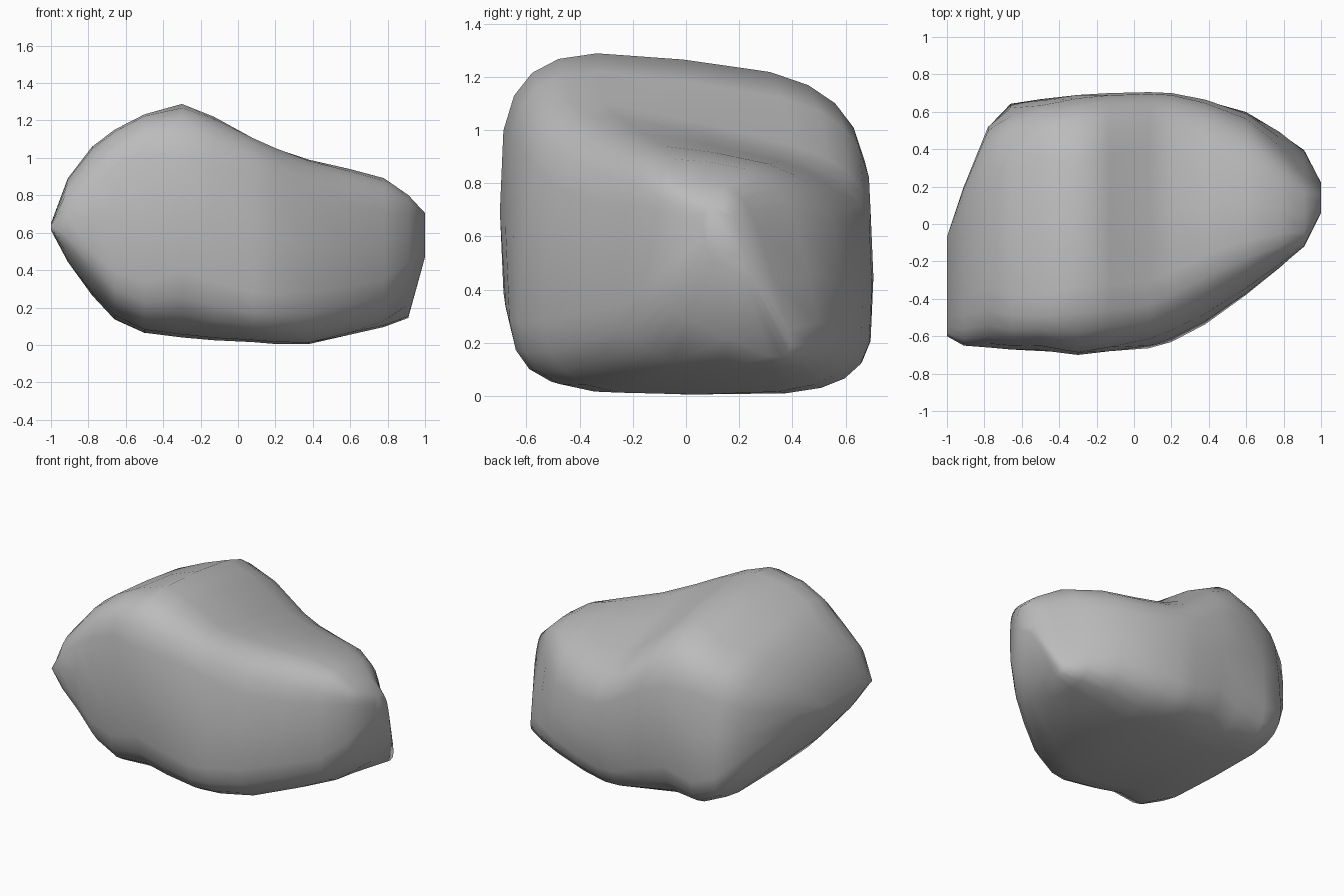
import bpy, bmesh, math

default = bpy.data.objects.get("Cube")
if default:
    bpy.data.objects.remove(default)

SIDES = 24

# Cross-sections along the boulder:
# x, front y, back y, top at front, top at back, underside at front, underside at back,
# squareness, how far the front and the back lean in at the top
SECTIONS = [
    (-1.0, -.6, -.07, .65, .65, .61, .62, 3, 0, 0),
    (-.91, -.65, .2, .92, .84, .43, .46, 3, 0, 0),
    (-.78, -.68, .54, 1.1, .98, .28, .25, 3.5, .04, .04),
    (-.66, -.69, .68, 1.19, 1.05, .16, .12, 4.5, .04, .12),
    (-.5, -.7, .69, 1.28, 1.1, .08, .05, 4.8, .05, .06),
    (-.3, -.7, .7, 1.34, 1.19, .05, .03, 3.6, 0, .02),
    (-.13, -.7, .7, 1.28, 1.08, .03, .02, 4, .04, 0),
    (.08, -.695, .705, 1.18, .88, .02, .01, 4.5, .09, 0),
    (.2, -.67, .7, 1.13, .83, .01, .0, 4.2, .12, .0),
    (.38, -.58, .68, 1.06, .83, .0, .01, 3.6, .12, .03),
    (.6, -.41, .63, .99, .84, .06, .05, 3.4, .08, .08),
    (.78, -.25, .54, .92, .84, .14, .07, 3.6, .04, .16),
    (.91, -.12, .44, .81, .79, .34, .09, 4.5, 0, .22),
    (1.0, .06, .24, .71, .7, .54, .44, 3, 0, .06),
]


def soften(value, squareness):
    """Squared-off circle coordinate, from 0 to 1."""
    return (math.copysign(abs(value) ** (2 / squareness), value) + 1) / 2


def add_ring(bm, x, front, back, top_f, top_b, low_f, low_b, squareness, lean_f, lean_b):
    ring = []
    for i in range(SIDES):
        angle = math.tau * i / SIDES
        across = soften(math.cos(angle), squareness)
        up = soften(math.sin(angle), squareness)
        top = top_f + (top_b - top_f) * across
        low = low_f + (low_b - low_f) * across
        near = front + lean_f * up
        far = back - lean_b * up
        ring.append(bm.verts.new((x, near + (far - near) * across, low + (top - low) * up)))
    return ring


# Boulder skin: rings bridged end to end and capped
bm = bmesh.new()
rings = [add_ring(bm, *section) for section in SECTIONS]
for a, b in zip(rings, rings[1:]):
    for i in range(SIDES):
        j = (i + 1) % SIDES
        bm.faces.new((a[i], a[j], b[j], b[i]))
bm.faces.new(rings[0])
bm.faces.new(rings[-1])
bmesh.ops.recalc_face_normals(bm, faces=bm.faces)
for face in bm.faces:
    face.smooth = True
mesh = bpy.data.meshes.new("boulder")
bm.to_mesh(mesh)
bm.free()
boulder = bpy.data.objects.new("boulder", mesh)
bpy.context.collection.objects.link(boulder)

# Plain grey stone
stone = bpy.data.materials.new("grey stone")
stone.use_nodes = True
grey = (.5, .5, .5, 1)
stone.diffuse_color = grey
stone.node_tree.nodes["Principled BSDF"].inputs["Base Color"].default_value = grey
mesh.materials.append(stone)
